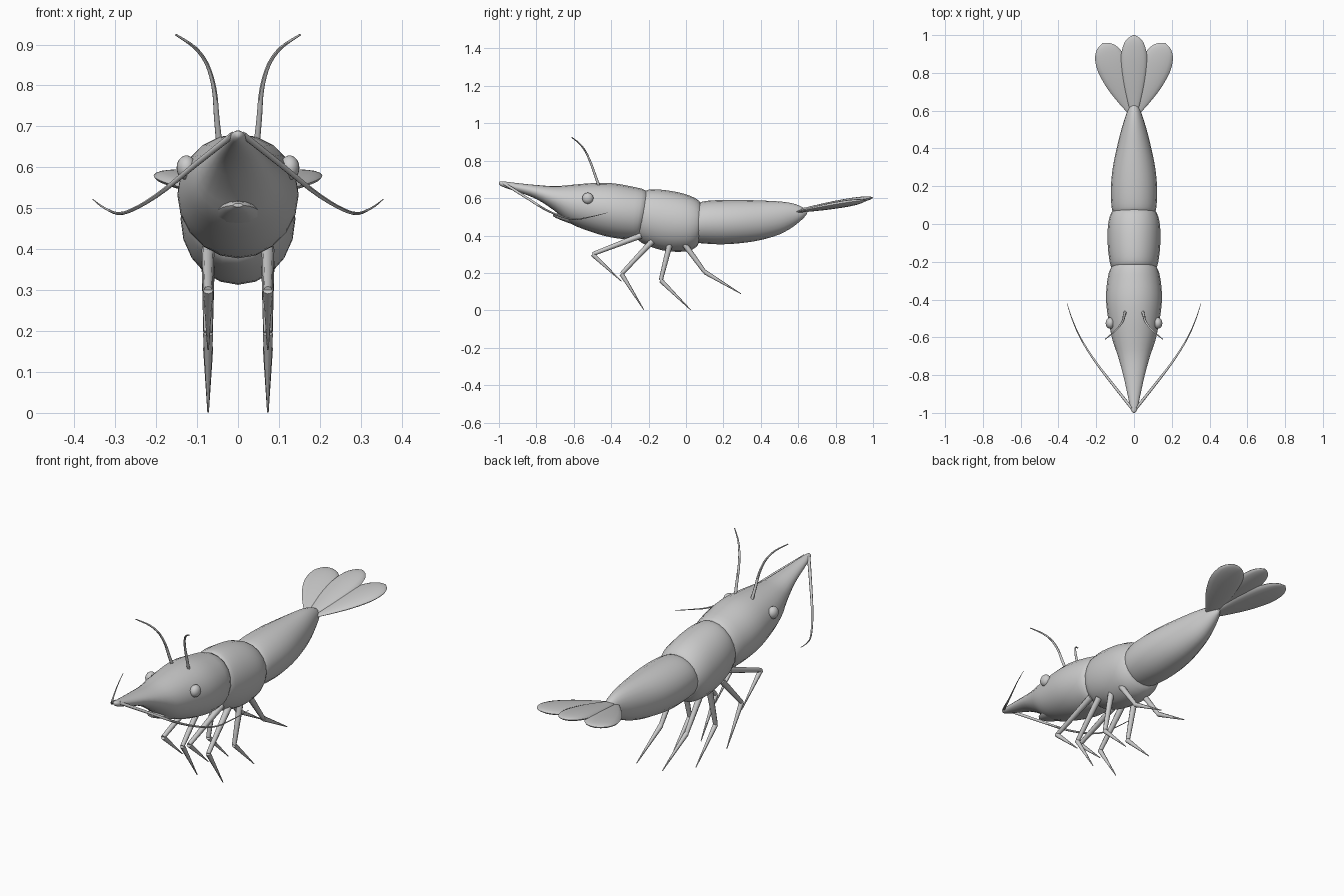
import bpy, bmesh, math
from mathutils import Vector, Matrix

if "Cube" in bpy.data.objects:
    bpy.data.objects.remove(bpy.data.objects["Cube"])


def spline(stations, steps):
    """Catmull-Rom resampling of equal-length tuples."""
    pts = [Vector(s) for s in stations]
    pts = [pts[0]] + pts + [pts[-1]]
    out = []
    for i in range(1, len(pts) - 2):
        a, b, c, d = pts[i - 1:i + 3]
        for k in range(steps):
            t = k / steps
            out.append(0.5 * (2 * b + (c - a) * t + (2 * a - 5 * b + 4 * c - d) * t * t
                              + (3 * b - a - 3 * c + d) * t ** 3))
    return out + [pts[-2]]


def loft(name, stations, sides=20, steps=3, matrix=Matrix()):
    """Elliptic rings; station = (y top, z top, y bottom, z bottom, half width)."""
    bm = bmesh.new()
    rings = []
    for yt, zt, yb, zb, w in spline(stations, steps):
        ring = []
        for i in range(sides):
            a = math.tau * i / sides
            k = (1 + math.cos(a)) / 2
            ring.append(bm.verts.new((w * math.sin(a), yb + (yt - yb) * k, zb + (zt - zb) * k)))
        rings.append(ring)
    for r, s in zip(rings, rings[1:]):
        for i in range(sides):
            j = (i + 1) % sides
            bm.faces.new((r[i], r[j], s[j], s[i]))
    bm.faces.new(rings[0])
    bm.faces.new(rings[-1])
    bm.transform(matrix)
    bmesh.ops.recalc_face_normals(bm, faces=bm.faces)
    me = bpy.data.meshes.new(name)
    bm.to_mesh(me)
    bm.free()
    ob = bpy.data.objects.new(name, me)
    bpy.context.collection.objects.link(ob)
    smooth(ob)
    return ob


def smooth(ob):
    bpy.ops.object.select_all(action='DESELECT')
    ob.select_set(True)
    bpy.context.view_layer.objects.active = ob
    bpy.ops.object.shade_smooth_by_angle(angle=math.radians(45))


def tube(name, pts):
    """Tapered tube through (x, y, z, radius) points."""
    cu = bpy.data.curves.new(name, 'CURVE')
    cu.dimensions = '3D'
    cu.bevel_depth = 1
    cu.bevel_resolution = 2
    cu.use_fill_caps = True
    sp = cu.splines.new('POLY')
    sp.points.add(len(pts) - 1)
    for p, (x, y, z, r) in zip(sp.points, pts):
        p.co = (x, y, z, 1)
        p.radius = r
    ob = bpy.data.objects.new(name, cu)
    bpy.context.collection.objects.link(ob)
    bpy.ops.object.select_all(action='DESELECT')
    ob.select_set(True)
    bpy.context.view_layer.objects.active = ob
    bpy.ops.object.convert(target='MESH')
    smooth(bpy.context.view_layer.objects.active)


# Head with pointed beak and slanted rear edge
loft("head", [
    (-1.0, .685, -1.0, .675, .004), (-.985, .69, -.98, .66, .017),
    (-.9, .68, -.9, .633, .035), (-.8, .67, -.8, .595, .057),
    (-.7, .664, -.7, .53, .085), (-.6, .672, -.62, .465, .115),
    (-.5, .68, -.5, .417, .137), (-.4, .68, -.4, .39, .148),
    (-.3, .664, -.31, .379, .142), (-.21, .638, -.255, .383, .122),
    (-.2, .58, -.23, .43, .07)])

# Lower lip
loft("lower_lip", [(-.71, .512, -.71, .503, .012), (-.68, .518, -.68, .487, .036),
                   (-.6, .52, -.6, .458, .06), (-.55, .52, -.55, .45, .05)], sides=12)

# Middle body segment
loft("middle_body", [
    (-.24, .57, -.27, .43, .07), (-.22, .635, -.255, .375, .115),
    (-.17, .647, -.19, .34, .132), (-.08, .638, -.1, .316, .14),
    (0, .62, 0, .315, .137), (.06, .593, .05, .335, .122),
    (.085, .56, .07, .365, .1), (.1, .5, .09, .43, .05)])

# Abdomen tapering to the tail
loft("abdomen", [
    (.04, .52, .03, .43, .06), (.065, .57, .04, .37, .107),
    (.11, .585, .1, .357, .12), (.2, .59, .2, .353, .122),
    (.3, .59, .3, .36, .112), (.4, .587, .4, .376, .092),
    (.5, .582, .5, .406, .067), (.57, .572, .57, .445, .045),
    (.62, .553, .62, .485, .027), (.65, .53, .645, .512, .006)])

# Tail fan of three petals
petal = [(0, .15), (.2, .52), (.45, .87), (.7, 1), (.87, .82), (.96, .47), (1, .04)]
for name, base, tip, hw in (
        ("tail_fan_middle", (0, .57, .53), (0, 1.0, .603), .07),
        ("tail_fan_left", (-.005, .575, .523), (-.165, .957, .588), .082),
        ("tail_fan_right", (.005, .575, .523), (.165, .957, .588), .082)):
    d = Vector(tip) - Vector(base)
    n = d.length
    turn = (Matrix.Rotation(math.atan2(-d.x, d.y), 4, 'Z')
            @ Matrix.Rotation(math.asin(d.z / n), 4, 'X'))
    loft(name, [(t * n, .018 * w, t * n, -.018 * w, hw * w) for t, w in petal],
         sides=16, matrix=Matrix.Translation(base) @ turn)

# Paired parts
legs = [((-.24, .40), (-.50, .30), (-.345, .155)),
        ((-.18, .37), (-.345, .195), (-.225, .002)),
        ((-.085, .36), (-.135, .16), (.025, .002)),
        ((-.02, .37), (.10, .205), (.295, .088))]
for s, side in ((-1, "left"), (1, "right")):
    # Eyes
    bpy.ops.mesh.primitive_uv_sphere_add(segments=20, ring_count=12, radius=.03,
                                         location=(s * .126, -.525, .599))
    eye = bpy.context.object
    eye.name = "eye_" + side
    eye.scale = (.8, 1, 1)
    smooth(eye)

    # Upright feelers
    tube("upper_feeler_" + side, spline([
        (s * .045, -.46, .65, .008), (s * .052, -.485, .72, .007),
        (s * .058, -.51, .79, .006), (s * .075, -.538, .85, .005),
        (s * .105, -.57, .892, .004), (s * .152, -.61, .924, .0025)], 4))

    # Long sweeping feelers
    tube("lower_feeler_" + side, spline([
        (s * .012, -.975, .68, .008), (s * .1, -.865, .61, .007),
        (s * .2, -.735, .53, .0055), (s * .28, -.61, .488, .004),
        (s * .325, -.51, .5, .0025), (s * .355, -.42, .522, .001)], 4))

    # Walking legs: thick upper joint, then a tapering shin
    for i, (hip, knee, foot) in enumerate(legs, 1):
        x = s * .073
        k2 = tuple(k + (h - k) * .06 for h, k in zip(hip, knee))
        tube(f"upper_leg_{side}_{i}", [(x, *hip, .016), (x, *k2, .011), (x, *knee, .010)])
        tube(f"lower_leg_{side}_{i}", [(x, *knee, .0125), (x, *foot, .002)])
